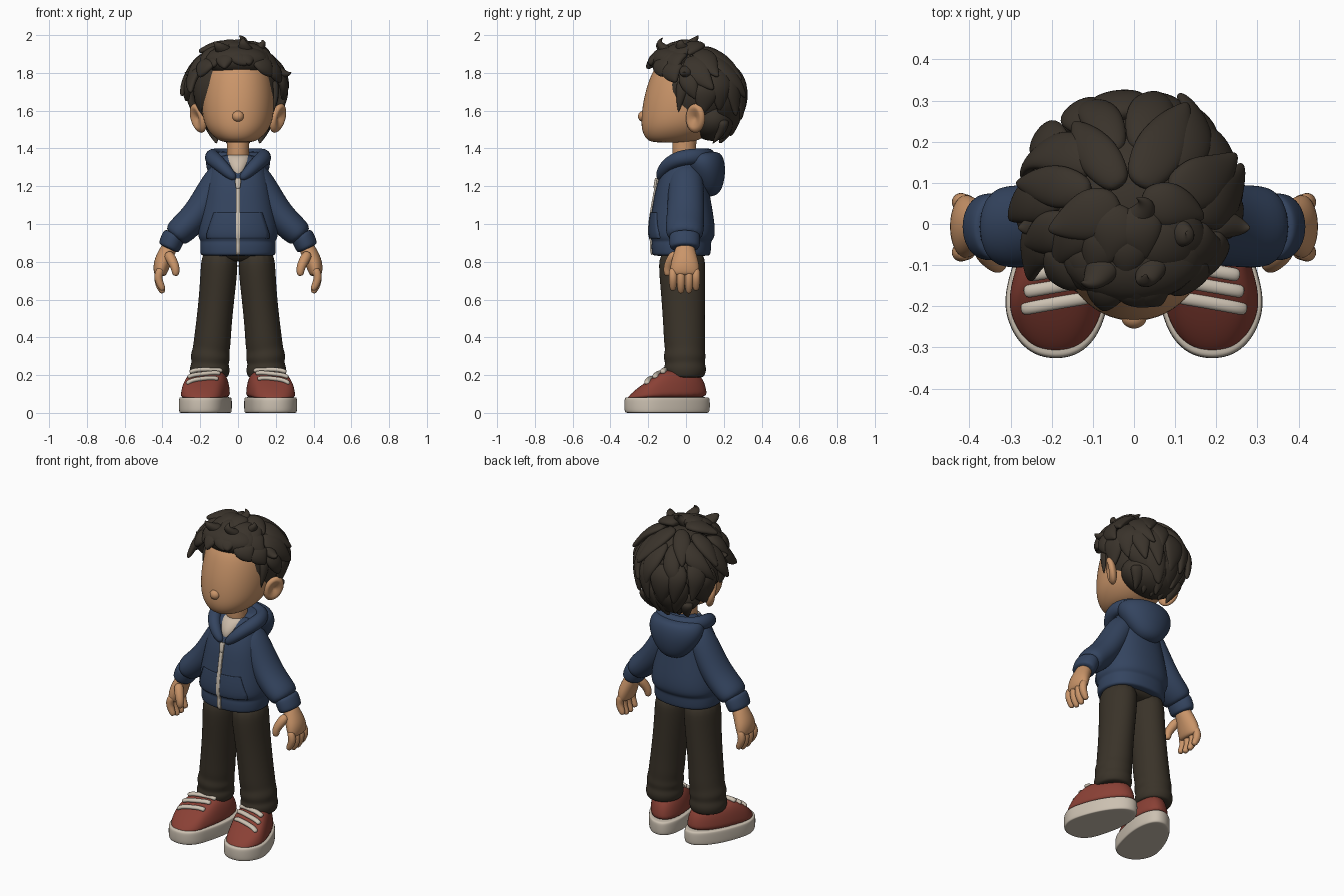
import bpy, bmesh, math, random
from mathutils import Vector, Matrix

random.seed(4)
cube = bpy.data.objects.get("Cube")
if cube:
    bpy.data.objects.remove(cube, do_unlink=True)

X, Y, Z = Vector((1, 0, 0)), Vector((0, 1, 0)), Vector((0, 0, 1))


def material(name, *rgb):
    m = bpy.data.materials.new(name)
    m.use_nodes = True
    m.diffuse_color = (*rgb, 1)
    m.node_tree.nodes["Principled BSDF"].inputs["Base Color"].default_value = (*rgb, 1)
    return m


SKIN = material("warm_skin", .59, .3, .142)
HAIR = material("dark_hair", .042, .033, .024)
NAVY = material("navy_cloth", .034, .058, .115)
PANTS = material("charcoal_brown_cloth", .042, .033, .022)
RED = material("brick_red_canvas", .255, .052, .036)
CREAM = material("cream_rubber", .6, .53, .44)
SHIRT = material("pale_shirt", .6, .5, .4)


def finish(name, mat, bm, level=2):
    """Turn a bmesh into a smooth object with one material."""
    bmesh.ops.recalc_face_normals(bm, faces=bm.faces[:])
    for f in bm.faces:
        f.smooth = True
    mesh = bpy.data.meshes.new(name)
    bm.to_mesh(mesh)
    bm.free()
    mesh.materials.append(mat)
    ob = bpy.data.objects.new(name, mesh)
    bpy.context.collection.objects.link(ob)
    if level:
        ob.modifiers.new("Smooth", "SUBSURF").levels = level
        ob.modifiers["Smooth"].render_levels = level
    return ob


def skin(name, mat, shells):
    """Bridge each list of rings into a capped shell; all shells share one mesh."""
    bm = bmesh.new()
    for rings in shells:
        rows = [[bm.verts.new(p) for p in ring] for ring in rings]
        n = len(rows[0])
        for low, high in zip(rows, rows[1:]):
            for j in range(n):
                k = (j + 1) % n
                bm.faces.new((low[j], low[k], high[k], high[j]))
        bm.faces.new(rows[0][::-1])
        bm.faces.new(rows[-1])
    return finish(name, mat, bm)


def rounded(v, power):
    return math.copysign(abs(v) ** (2 / power), v)


def tube(path, ref=X, axis=None, sides=16, power=2):
    """Rings along (x, y, z, half width along ref, half depth) stations."""
    pts = [Vector(p[:3]) for p in path]
    grow = 3 / (2 + math.cos(math.tau / sides))
    rings = []
    for i, p in enumerate(pts):
        t = axis or (pts[min(i + 1, len(pts) - 1)] - pts[max(i - 1, 0)]).normalized()
        a = (ref - t * ref.dot(t)).normalized()
        b = t.cross(a)
        ring = []
        for k in range(sides):
            w = math.tau * k / sides
            ring.append(p + a * path[i][3] * grow * rounded(math.cos(w), power)
                        + b * path[i][4] * grow * rounded(math.sin(w), power))
        rings.append(ring)
    return rings


def column(name, mat, stations, power=2.0):
    """Upright loft from (z, y, half width, half depth) stations."""
    return skin(name, mat, [tube([(0, y, z, a, b) for z, y, a, b in stations], X, Z, 20, power)])


def ball(name, mat, loc, size, side=1, turn=0, dish=0, lean=0):
    """Ellipsoid, optionally turned, leaning outward and hollowed on its outer side."""
    bm = bmesh.new()
    bmesh.ops.create_uvsphere(bm, u_segments=32, v_segments=20, radius=1)
    rot = Matrix.Rotation(turn, 3, "Z")
    for v in bm.verts:
        if v.co.x > 0:
            v.co.x -= dish * max(0, 1 - math.hypot(v.co.y, v.co.z) / .75)
        v.co = rot @ (v.co * Vector(size))
        v.co.x += lean * v.co.z
        v.co += Vector(loc)
        v.co.x *= side
    finish(name, mat, bm, 0)


def plate(name, mat, half_width, z0, z1, gap, target):
    """Thin cloth strip wrapped onto the front of a target."""
    bm = bmesh.new()
    nx, nz = 16, 24
    grid = []
    for j in range(nz + 1):
        z = z0 + (z1 - z0) * j / nz
        grid.append([bm.verts.new((half_width(j / nz) * (2 * i / nx - 1), -.4, z)) for i in range(nx + 1)])
    for j in range(nz):
        for i in range(nx):
            bm.faces.new((grid[j][i], grid[j][i + 1], grid[j + 1][i + 1], grid[j + 1][i]))
    ob = finish(name, mat, bm, 0)
    wrap = ob.modifiers.new("Wrap", "SHRINKWRAP")
    wrap.target, wrap.wrap_method, wrap.offset = target, "PROJECT", gap
    wrap.use_project_y = True
    thick = ob.modifiers.new("Thick", "SOLIDIFY")
    thick.thickness, thick.offset = .009, 0


# Head, neck, nose
column("head", SKIN, [(1.43, -.075, .06, .09), (1.443, -.07, .108, .138), (1.49, -.045, .157, .188),
                      (1.55, -.02, .185, .217), (1.65, .005, .194, .232), (1.75, .02, .186, .22),
                      (1.83, .02, .16, .187), (1.88, .02, .1, .12)], 2.1)
column("neck", SKIN, [(1.3, 0, .06, .06), (1.36, -.01, .058, .062), (1.42, -.01, .058, .062), (1.5, 0, .065, .065)])
ball("nose", SKIN, (0, -.226, 1.57), (.031, .028, .029))

# Jacket with hem, shirt, hood
jacket = column("jacket", NAVY, [(.83, -.025, .188, .145), (.837, -.025, .199, .155), (.895, -.025, .2, .158),
                                 (.91, -.022, .195, .155), (.93, -.02, .213, .173), (1, -.02, .208, .172),
                                 (1.1, -.02, .188, .155), (1.2, -.02, .17, .138), (1.28, -.01, .15, .117),
                                 (1.34, 0, .12, .09), (1.37, 0, .08, .065)], 2.3)
column("shirt", SHIRT, [(1.24, -.1, .02, .03), (1.3, -.075, .052, .06),
                        (1.35, -.025, .074, .074), (1.37, -.01, .062, .064)])
column("hood_pouch", NAVY, [(1.145, .125, .03, .02), (1.17, .125, .088, .062), (1.25, .11, .15, .097),
                            (1.32, .09, .176, .117), (1.37, .08, .16, .11), (1.385, .075, .12, .085)])
half = [(.012, -.142, 1.235, .018), (.06, -.128, 1.28, .032), (.108, -.085, 1.327, .038),
        (.145, -.015, 1.355, .042), (.13, .085, 1.36, .04)]
ring = [(-x, y, z, r, r) for x, y, z, r in half] + [(0, .135, 1.36, .038, .038)]
ring += [(x, y, z, r, r) for x, y, z, r in half[::-1]]
skin("hood_collar", NAVY, [tube(ring, Z, None, 12)])
plate("front_pocket", NAVY, lambda t: .163 - .045 * max(0, t - .2), .925, 1.06, .002, jacket)
plate("zip", CREAM, lambda t: .011, .838, 1.24, .0045, jacket)
skin("zip_pull", CREAM, [tube([(0, -.156, 1.245, .012, .007), (0, -.158, 1.235, .016, .008),
                               (0, -.164, 1.2, .014, .008), (0, -.165, 1.185, .01, .006)], X, None, 8)])
column("hips", PANTS, [(.8, -.02, .05, .06), (.815, -.02, .16, .098), (.84, -.02, .18, .115),
                       (.88, -.02, .18, .118)], 2.3)


# Shoe shape rules
def shoe_x(y):
    return .19 - max(0, y + .19) * .25


def shoe_top(y):
    return min(.225, max(.1, .11 + (y + .3) * .62))


def dome(f):
    return math.sqrt(max(0, 1 - min(f, 1) ** 6))


def upper_z(y, f):
    return .07 + (shoe_top(y) - .07) * dome(f)


def shoe_ring(side, f, height):
    out = []
    for k in range(28):
        w = math.tau * k / 28
        y0 = .228 * rounded(math.sin(w), 2.2)
        y = f * y0 - .1
        x = shoe_x(y) + f * (.128 - .08 * y0) * rounded(math.cos(w), 2.2)
        out.append((side * x, y, height(y)))
    return out


# Paired parts
for side, label in ((1, "left_"), (-1, "right_")):
    def limb(name, mat, path, ref=X, sides=16):
        skin(label + name, mat, [tube([(side * p[0], *p[1:]) for p in path], ref, None, sides)])

    ball(label + "ear", SKIN, (.211, .05, 1.56), (.03, .058, .077), side, -.6, 1.1, .22)
    limb("sleeve", NAVY, [(.06, 0, 1.29, .06, .075), (.1, 0, 1.245, .08, .092), (.18, 0, 1.1, .08, .097),
                          (.25, -.005, 1.01, .078, .1), (.315, -.007, .955, .076, .1),
                          (.338, -.007, .925, .06, .083)])
    limb("cuff", NAVY, [(.333, -.007, .95, .05, .073), (.338, -.007, .94, .062, .082),
                        (.364, -.007, .88, .061, .081), (.37, -.007, .868, .05, .068)])
    limb("palm", SKIN, [(.35, -.005, .9, .04, .045), (.377, -.005, .85, .043, .056),
                        (.404, -.006, .79, .046, .076), (.412, -.006, .74, .036, .077),
                        (.414, -.006, .725, .024, .066)])
    for finger, y in zip(("index", "middle", "ring", "little"), (-.069, -.027, .015, .053)):
        drop = .014 if finger in ("index", "little") else 0
        limb(finger + "_finger", SKIN, [(.408, y, .77, .02, .02), (.424, y, .725, .023, .023),
                                        (.418, y, .68 + drop, .021, .021), (.402, y, .648 + drop, .018, .018),
                                        (.396, y, .634 + drop, .011, .011)], Y, 10)
    limb("thumb", SKIN, [(.375, -.05, .85, .028, .028), (.348, -.083, .805, .027, .027),
                         (.33, -.098, .765, .023, .023), (.33, -.098, .735, .019, .019),
                         (.331, -.098, .725, .01, .01)], Y, 10)
    # Trouser leg with ankle folds
    limb("trouser_leg", PANTS, [(.15, -.006, .185, .088, .092), (.15, -.006, .195, .1, .104),
                                (.15, -.006, .235, .108, .115), (.148, -.005, .262, .095, .102),
                                (.147, -.008, .295, .106, .113), (.143, -.005, .33, .096, .104),
                                (.137, -.007, .37, .098, .109), (.13, -.01, .45, .094, .109),
                                (.112, -.015, .62, .093, .115), (.1, -.021, .76, .098, .123),
                                (.095, -.021, .87, .093, .121)])
    # Shoe: rubber sole, canvas upper, laces
    skin(label + "sole", CREAM, [[shoe_ring(side, f, lambda y: z) for f, z in
                                  ((.9, 0), (.97, 0), (1, .012), (1, .068), (.98, .083), (.88, .083))]])
    skin(label + "shoe_upper", RED, [[shoe_ring(side, f * .935, lambda y: upper_z(y, f)) for f in
                                      (1, .985, .94, .85, .7, .45, .1)]])
    laces = []
    for y in (-.11, -.15, -.192):
        path = []
        for k in range(9):
            off = .084 * (k / 4 - 1)
            yy = y - .18 * off
            z = upper_z(yy, math.hypot(off / .124, (yy + .1) / .213)) + .004
            path.append((side * (shoe_x(yy) + off), yy, z, .016, .012))
        laces.append(tube(path, Y, None, 8))
    skin(label + "laces", CREAM, laces)

# Hair: cap, fringe base, nape, overlapping pointed locks
ball("hair_cap", HAIR, (-.01, .05, 1.7), (.226, .215, .225))
ball("hair_fringe_base", HAIR, (-.005, -.075, 1.865), (.17, .115, .08))
ball("hair_nape", HAIR, (0, .14, 1.555), (.185, .125, .115))
TAPER = (.5, .88, 1, .85, .55, .1)


def lock(az, start, end, width, flick, twist):
    path = []
    for k, w in enumerate(TAPER):
        t = k / 5
        a, pol = az + twist * t * t, start + (end - start) * t
        lift = .016 * math.sin(math.pi * t) + flick * t ** 3
        depth = .225 if math.sin(a) > 0 else .29
        pinch = 1 + .28 * min(0, math.cos(pol))
        y = .06 + (depth + lift) * math.sin(pol) * math.sin(a)
        slump = .35 * max(0, y - .05) * max(0, math.cos(pol))
        path.append((-.01 + (.237 + lift) * pinch * math.sin(pol) * math.cos(a), y,
                     1.705 + (.24 + lift) * math.cos(pol) - slump, width * w, .026 * (.35 + .65 * w)))
    return tube(path, Vector((-math.sin(az), math.cos(az), 0)), None, 8)


locks = []
for count, first, last, width in ((6, .06, .48, .062), (11, .2, .68, .062), (14, .4, .86, .066), (17, .62, 1, .062)):
    for i in range(count):
        az = math.tau * (i + random.uniform(-.3, .3)) / count + first
        reach = math.radians(108 + 48 * math.sin(az))
        calm = .45 if math.sin(az) < -.4 else 1
        locks.append(lock(az, first * reach, (last + random.uniform(-.06, .03)) * reach,
                          width * random.uniform(.8, 1.1), calm * random.uniform(.02, .065),
                          calm * random.uniform(-.15, .55)))


def tuft(points, width, ref):
    n = len(points) - 1
    return tube([(*p, width * (1.05 - k / n), .75 * width * (1.05 - k / n)) for k, p in enumerate(points)], ref, None, 8)


# Upright curls on top, temple flicks, sideburns and nape points
locks.append(tuft([(-.02, -.02, 1.91), (.02, .02, 1.95), (.035, .055, 1.98), (.005, .065, 1.998)], .05, X))
locks.append(tuft([(.05, -.06, 1.88), (.04, -.12, 1.93), (.02, -.15, 1.965), (.03, -.12, 1.988)], .05, X))
locks.append(tuft([(.09, 0, 1.9), (.12, -.03, 1.94), (.14, -.03, 1.965), (.125, -.02, 1.975)], .045, Y))
locks.append(tuft([(-.06, -.08, 1.9), (-.09, -.13, 1.93), (-.11, -.15, 1.95), (-.13, -.14, 1.965)], .05, X))
for side in (1, -1):
    locks.append(tuft([(side * .185, -.01, 1.76), (side * .198, -.025, 1.69),
                       (side * .194, -.035, 1.64), (side * .188, -.04, 1.59)], .04, Y))
    locks.append(tuft([(side * .18, 0, 1.82), (side * .235, 0, 1.8), (side * .268, -.01, 1.79),
                       (side * .283, -.01, 1.805)], .045, Y))
for x in (-.12, -.06, 0, .06, .12):
    locks.append(tuft([(x * 1.2, .2, 1.56), (x * 1.1, .19, 1.5), (x, .165, 1.455), (x * .95, .14, 1.425)], .05, X))
skin("hair_locks", HAIR, locks)
